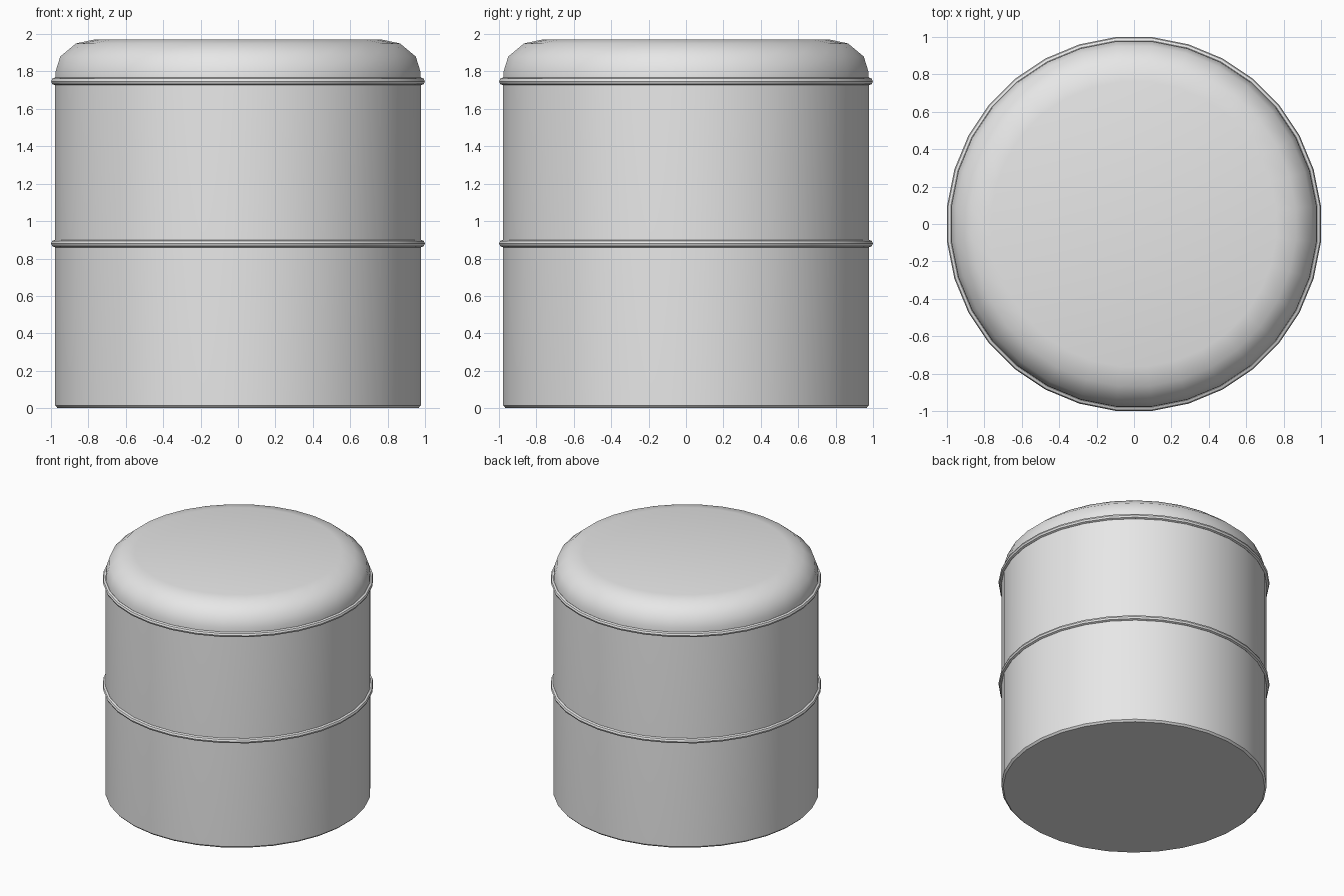
import bpy
import bmesh
from math import cos, sin, pi, radians

cube = bpy.data.objects.get("Cube")
if cube:
    bpy.data.objects.remove(cube, do_unlink=True)

SIDES = 32
BODY_RADIUS = 0.983
BEAD = 0.02

grey = bpy.data.materials.new("light_grey")
grey.use_nodes = True
grey.diffuse_color = (0.8, 0.8, 0.8, 1)
grey.node_tree.nodes["Principled BSDF"].inputs["Base Color"].default_value = (0.8, 0.8, 0.8, 1)


def revolve(name, profile, closed=False):
    """Turn (radius, height) points around z; open profiles get end caps."""
    bm = bmesh.new()
    rings = []
    for r, z in profile:
        angles = [2 * pi * (i + 0.5) / SIDES for i in range(SIDES)]
        rings.append([bm.verts.new((r * cos(a), r * sin(a), z)) for a in angles])
    pairs = list(zip(rings, rings[1:]))
    if closed:
        pairs.append((rings[-1], rings[0]))
    else:
        bm.faces.new(rings[0][::-1])
        bm.faces.new(rings[-1])
    for low, high in pairs:
        for i in range(SIDES):
            j = (i + 1) % SIDES
            bm.faces.new((low[i], low[j], high[j], high[i]))
    bmesh.ops.recalc_face_normals(bm, faces=bm.faces[:])
    mesh = bpy.data.meshes.new(name)
    bm.to_mesh(mesh)
    bm.free()
    mesh.materials.append(grey)
    obj = bpy.data.objects.new(name, mesh)
    bpy.context.collection.objects.link(obj)
    bpy.ops.object.select_all(action="DESELECT")
    obj.select_set(True)
    bpy.context.view_layer.objects.active = obj
    bpy.ops.object.shade_smooth_by_angle(angle=radians(40))
    return obj


# Drum: small bottom chamfer, straight wall, rounded shoulder and flat top
revolve("drum_body", [
    (BODY_RADIUS - 0.014, 0), (BODY_RADIUS, 0.014), (BODY_RADIUS, 1.75),
    (0.98, 1.80), (0.955, 1.88), (0.87, 1.95), (0.765, 1.972),
])

# Raised rolled beads around the wall
for name, height in (("middle_bead", 0.88), ("upper_bead", 1.747)):
    section = [(1.004 - BEAD + BEAD * cos(k * pi / 4), height + BEAD * sin(k * pi / 4))
               for k in range(8)]
    revolve(name, section, closed=True)
